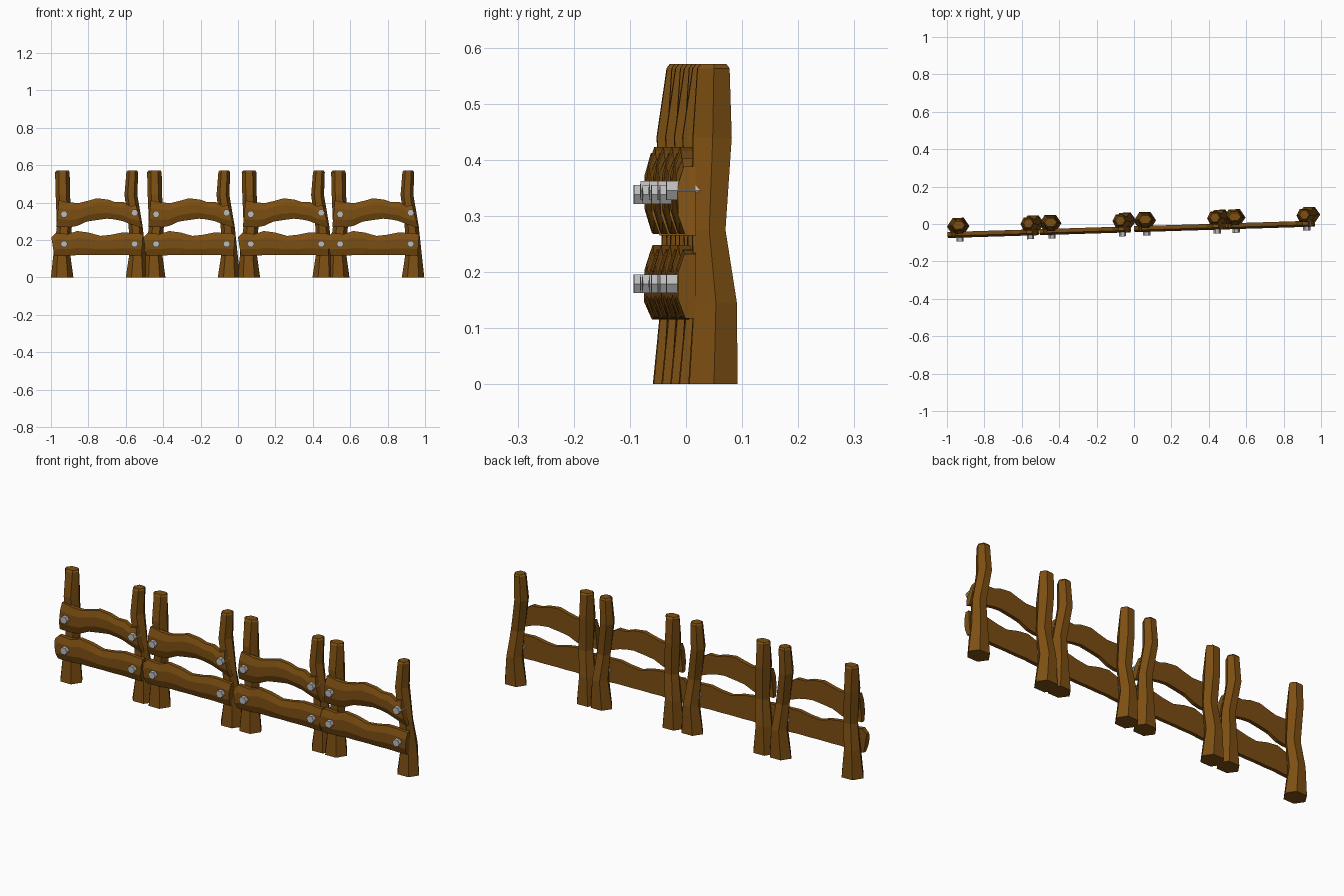
import bpy, bmesh, math

SLOPE = 0.031                       # the fence line drifts back towards +x
OFFSETS = [0, 0.492, 0.998, 1.476]  # x shift of each fence section

wood = bpy.data.materials.new("wood")
wood.diffuse_color = (0.205, 0.078, 0.006, 1)
metal = bpy.data.materials.new("metal")
metal.diffuse_color = (0.5, 0.5, 0.5, 1)


def loft(name, rings, mat):
    """Skin a list of equal-length rings, cap both ends, repeat per section."""
    bm = bmesh.new()
    vs = [[bm.verts.new((x, y + SLOPE * x, z)) for x, y, z in r] for r in rings]
    n = len(vs[0])
    for a, b in zip(vs, vs[1:]):
        for i in range(n):
            j = (i + 1) % n
            bm.faces.new((a[i], a[j], b[j], b[i]))
    bm.faces.new(vs[0][::-1])
    bm.faces.new(vs[-1])
    bmesh.ops.recalc_face_normals(bm, faces=bm.faces)
    me = bpy.data.meshes.new(name)
    bm.to_mesh(me)
    bm.free()
    me.materials.append(mat)
    for k, dx in enumerate(OFFSETS):
        ob = bpy.data.objects.new(f"{name}_{k + 1}", me)
        ob.location = (dx, dx * SLOPE, 0)
        bpy.context.collection.objects.link(ob)


def post(name, levels):
    """Six-sided bent post; levels are (x min, x max, y min, y max, z)."""
    rings = []
    for x0, x1, y0, y1, z in levels:
        rings.append([((x0 + x1) / 2 + (x1 - x0) / 2 * math.cos(i * math.pi / 3),
                       (y0 + y1) / 2 + (y1 - y0) / 1.732 * math.sin(i * math.pi / 3), z)
                      for i in range(6)])
    loft(name, rings, wood)


def plank(name, cols):
    """Ragged plank; cols are (x at bottom, x at top, z bottom, z top)."""
    profile = [(-0.031, 0), (-0.044, 0.3), (-0.044, 0.72), (-0.033, 1),
               (-0.012, 1), (-0.012, 0)]
    loft(name, [[(xb + (xt - xb) * t, y, zb + (zt - zb) * t) for y, t in profile]
                for xb, xt, zb, zt in cols], wood)


def bolt(name, x, z, r=0.0195):
    """Hexagonal bolt running along y."""
    loft(name, [[(x + r * math.cos(i * math.pi / 3), y, z + r * math.sin(i * math.pi / 3))
                 for i in range(6)] for y in (-0.064, -0.004)], metal)


# Posts
post("left_post", [
    (-1.0, -0.88, -0.029, 0.062, 0), (-0.985, -0.90, -0.015, 0.060, 0.145),
    (-0.968, -0.888, -0.014, 0.045, 0.275), (-0.975, -0.898, -0.023, 0.054, 0.44),
    (-0.978, -0.900, -0.005, 0.049, 0.563), (-0.970, -0.905, 0.001, 0.043, 0.571)])
post("right_post", [
    (-0.60, -0.48, -0.024, 0.062, 0), (-0.578, -0.496, -0.015, 0.061, 0.145),
    (-0.585, -0.510, -0.018, 0.041, 0.275), (-0.607, -0.538, -0.016, 0.053, 0.44),
    (-0.597, -0.534, -0.008, 0.049, 0.563), (-0.590, -0.540, -0.002, 0.043, 0.571)])

# Planks
plank("upper_plank", [
    (-0.972, -0.958, 0.270, 0.412), (-0.90, -0.90, 0.268, 0.400),
    (-0.86, -0.85, 0.275, 0.398), (-0.81, -0.80, 0.298, 0.410),
    (-0.76, -0.755, 0.306, 0.423), (-0.70, -0.695, 0.314, 0.416),
    (-0.66, -0.655, 0.310, 0.402), (-0.62, -0.61, 0.302, 0.402),
    (-0.575, -0.575, 0.285, 0.380), (-0.513, -0.545, 0.265, 0.388)])
plank("lower_plank", [
    (-0.983, -0.998, 0.117, 0.215), (-0.96, -0.975, 0.115, 0.238),
    (-0.90, -0.91, 0.116, 0.232), (-0.85, -0.86, 0.120, 0.248),
    (-0.80, -0.80, 0.119, 0.240), (-0.74, -0.735, 0.120, 0.222),
    (-0.68, -0.68, 0.119, 0.228), (-0.62, -0.62, 0.120, 0.240),
    (-0.57, -0.565, 0.118, 0.238), (-0.515, -0.508, 0.117, 0.232)])

# Bolts
bolt("upper_left_bolt", -0.93, 0.338)
bolt("upper_right_bolt", -0.553, 0.345)
bolt("lower_left_bolt", -0.93, 0.179)
bolt("lower_right_bolt", -0.553, 0.179)
